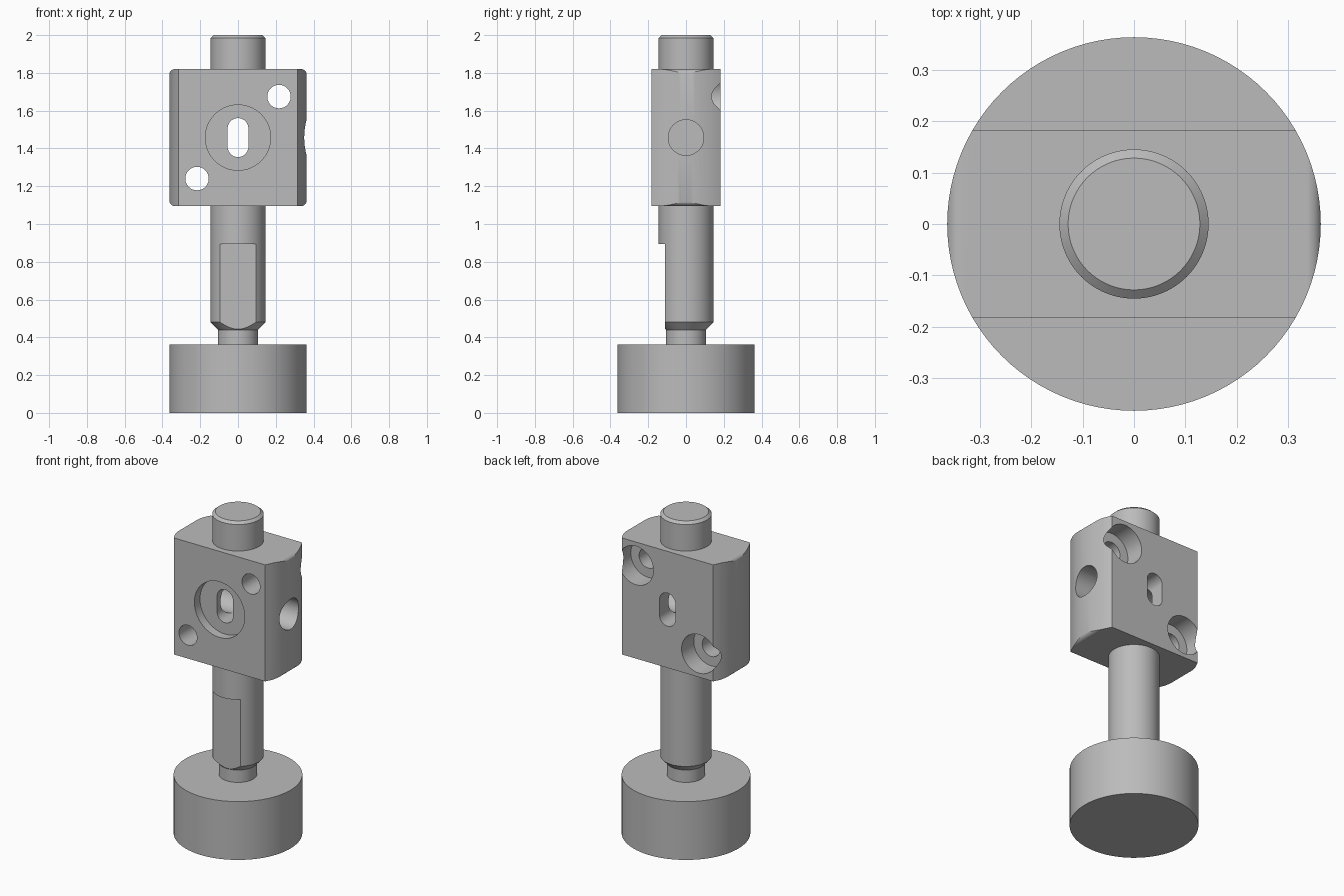
import bpy, bmesh, math
from mathutils import Matrix

if "Cube" in bpy.data.objects:
    bpy.data.objects.remove(bpy.data.objects["Cube"], do_unlink=True)

steel = bpy.data.materials.new("machined_grey")
steel.use_nodes = True
GREY = (0.5, 0.5, 0.5, 1.0)
steel.diffuse_color = GREY
steel.node_tree.nodes["Principled BSDF"].inputs["Base Color"].default_value = GREY

SEG = 96
R = 0.363            # radius of foot and block
HALF = 0.182         # half thickness of the block
LOW, HIGH = 1.095, 1.82
MID = (LOW + HIGH) / 2
SHAFT = 0.145


def make(name, bm):
    bmesh.ops.recalc_face_normals(bm, faces=bm.faces)
    mesh = bpy.data.meshes.new(name)
    bm.to_mesh(mesh)
    bm.free()
    mesh.materials.append(steel)
    ob = bpy.data.objects.new(name, mesh)
    bpy.context.collection.objects.link(ob)
    return ob


def lathe(name, profile):
    """Revolve (radius, height) points about z, with closed ends."""
    bm = bmesh.new()
    rings = [[bm.verts.new((r * math.cos(2 * math.pi * i / SEG),
                            r * math.sin(2 * math.pi * i / SEG), z))
              for i in range(SEG)] for r, z in profile]
    for a, b in zip(rings, rings[1:]):
        for i in range(SEG):
            j = (i + 1) % SEG
            bm.faces.new((a[i], a[j], b[j], b[i]))
    bm.faces.new(rings[0][::-1])
    bm.faces.new(rings[-1])
    return make(name, bm)


def prism(name, outline, y0, y1):
    """Extrude an (x, z) outline along y."""
    bm = bmesh.new()
    face = bm.faces.new([bm.verts.new((x, y0, z)) for x, z in outline])
    out = bmesh.ops.extrude_face_region(bm, geom=[face])
    bmesh.ops.translate(bm, vec=(0, y1 - y0, 0),
                        verts=[v for v in out["geom"] if isinstance(v, bmesh.types.BMVert)])
    return make(name, bm)


def rounded(cx, cz, hx, hz, r, steps=16):
    """Outline of a rounded rectangle; a circle or slot when r fills it."""
    pts = []
    for q, (sx, sz) in enumerate([(1, 1), (-1, 1), (-1, -1), (1, -1)]):
        for k in range(steps + 1):
            a = math.pi / 2 * (q + k / steps)
            p = (cx + sx * (hx - r) + r * math.cos(a), cz + sz * (hz - r) + r * math.sin(a))
            if not any(math.dist(p, o) < 1e-5 for o in pts):
                pts.append(p)
    return pts


def circle(cx, cz, r):
    return rounded(cx, cz, r, r, r)


def boolean(ob, tool, operation="DIFFERENCE"):
    mod = ob.modifiers.new("cut", "BOOLEAN")
    mod.object, mod.operation, mod.solver = tool, operation, "EXACT"
    bpy.context.view_layer.objects.active = ob
    bpy.ops.object.modifier_apply(modifier=mod.name)
    bpy.data.objects.remove(tool, do_unlink=True)


# Round foot, narrow neck and chamfered lower shaft
foot = lathe("foot_and_shaft", [(R, 0), (R, R), (0.107, R), (0.107, 0.44),
                                (SHAFT, 0.48), (SHAFT, LOW + 0.02)])
# Flat milled on the front of the shaft
boolean(foot, prism("flat_cutter", [(-0.2, 0.42), (0.2, 0.42), (0.2, 0.895), (-0.2, 0.895)],
                    -0.3, -0.11))

# Top stub with chamfered end
stub = lathe("top_stub", [(SHAFT, HIGH - 0.02), (SHAFT, 1.985), (0.128, 2.0)])

# Clamp block: a drum with flattened front and back and rounded side corners
block = lathe("clamp_block", [(R, LOW - 0.1), (R, HIGH + 0.1)])
boolean(block, prism("block_envelope", rounded(0, MID, R + 0.001, (HIGH - LOW) / 2, 0.03),
                     -HALF, HALF), "INTERSECT")

# Front recess and the slot through it
boolean(block, prism("recess_cutter", circle(0, MID, 0.173), -0.3, -HALF + 0.055))
boolean(block, prism("slot_cutter", rounded(0, MID, 0.055, 0.103, 0.055), -0.3, 0.3))

# Blind cross hole from the left side
side = prism("side_cutter", circle(0, 0, 0.094), -0.5, 0.2)
side.data.transform(Matrix.Translation((0, 0, MID)) @ Matrix.Rotation(math.pi / 2, 4, "Z"))
boolean(block, side)

# Two diagonal bolt holes, counterbored from the back
for s in (1, -1):
    x, z = s * 0.217, MID + s * 0.217
    boolean(block, prism("bolt_cutter", circle(x, z, 0.062), -0.3, 0.3))
    boolean(block, prism("counterbore_cutter", circle(x, z, 0.12), HALF - 0.12, 0.3))

# Smooth curved walls, keep machined edges crisp
for ob in (foot, stub, block):
    bpy.ops.object.select_all(action="DESELECT")
    ob.select_set(True)
    bpy.context.view_layer.objects.active = ob
    bpy.ops.object.shade_smooth_by_angle(angle=math.radians(25))
